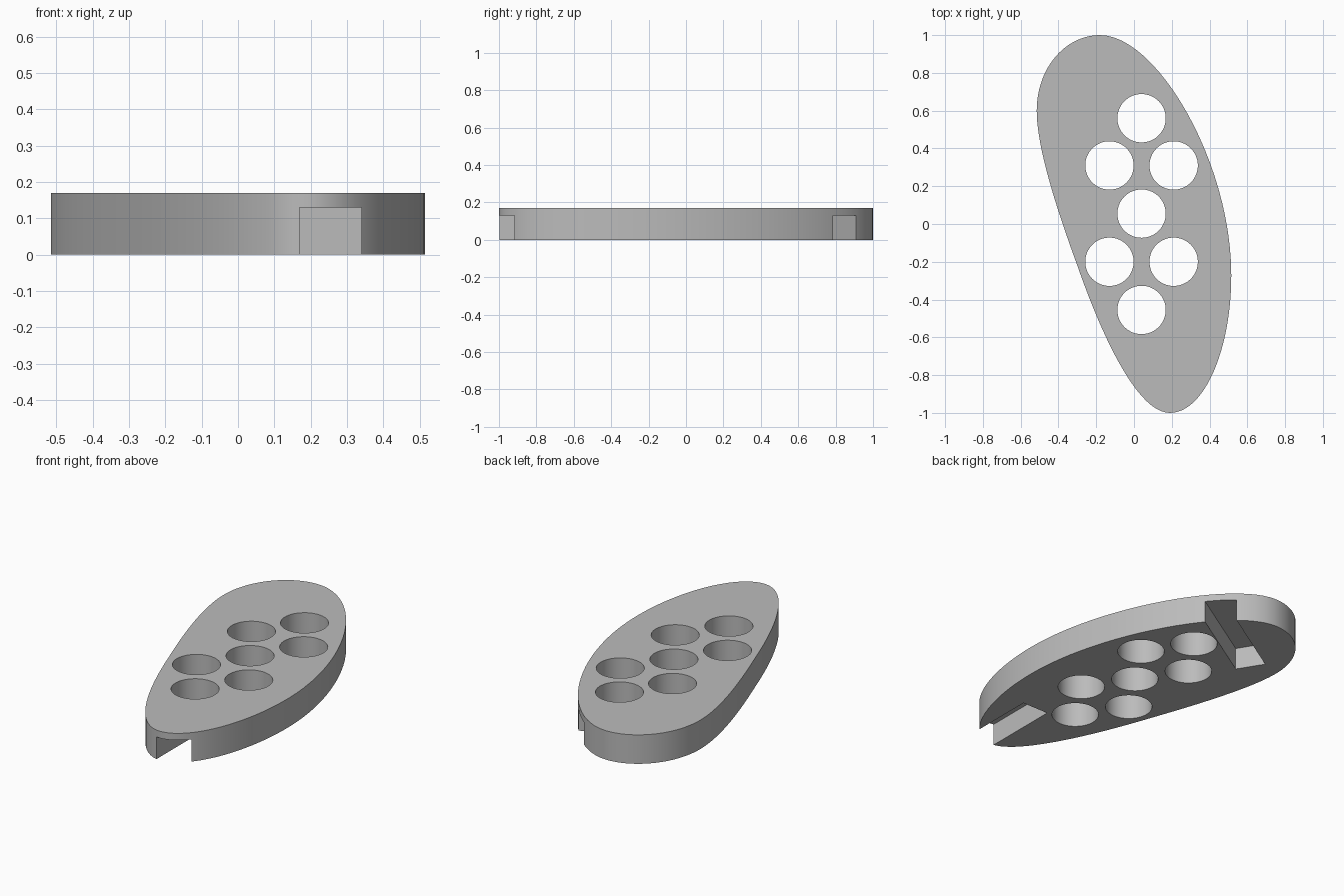
import bpy
import bmesh
from math import radians
from mathutils import Matrix, Vector
from mathutils.geometry import interpolate_bezier

cube = bpy.data.objects.get("Cube")
if cube:
    bpy.data.objects.remove(cube, do_unlink=True)

THICKNESS = 0.17
SLOT_WIDTH = 0.17
SLOT_HEIGHT = 0.13
HOLE_RADIUS = 0.128

grey = bpy.data.materials.new("plain grey")
grey.use_nodes = True
colour = (0.5, 0.5, 0.5, 1)
grey.diffuse_color = colour
grey.node_tree.nodes["Principled BSDF"].inputs["Base Color"].default_value = colour


def make_object(name, bm):
    bmesh.ops.recalc_face_normals(bm, faces=bm.faces)
    mesh = bpy.data.meshes.new(name)
    bm.to_mesh(mesh)
    bm.free()
    mesh.materials.append(grey)
    obj = bpy.data.objects.new(name, mesh)
    bpy.context.collection.objects.link(obj)
    return obj


def cut(target, cutter):
    cutter.hide_render = True
    mod = target.modifiers.new(cutter.name, "BOOLEAN")
    mod.operation = "DIFFERENCE"
    mod.solver = "EXACT"
    mod.object = cutter
    bpy.context.view_layer.objects.active = target
    bpy.ops.object.modifier_apply(modifier=mod.name)
    bpy.data.objects.remove(cutter, do_unlink=True)


def hole_cutter(x, y):
    bm = bmesh.new()
    bmesh.ops.create_cone(bm, cap_ends=True, segments=64, radius1=HOLE_RADIUS,
                          radius2=HOLE_RADIUS, depth=THICKNESS * 2,
                          matrix=Matrix.Translation((x, y, THICKNESS / 2)))
    return make_object("hole_cutter", bm)


def slot_cutter(x, y, angle, length=0.9):
    """Box that starts at its closed end (x, y) and runs outward along angle."""
    bm = bmesh.new()
    bmesh.ops.create_cube(bm, size=1)
    height = SLOT_HEIGHT * 2
    bm.transform(Matrix.Translation((x, y, 0))
                 @ Matrix.Rotation(radians(angle), 4, "Z")
                 @ Matrix.Translation((length / 2, 0, 0))
                 @ Matrix.Diagonal((length, SLOT_WIDTH, height, 1)))
    return make_object("slot_cutter", bm)


# Outline knots: point, incoming handle, outgoing handle
knots = [
    ((-0.18, 1.0), (-0.36, 1.0), (0.12, 1.0)),
    ((0.515, -0.27), (0.515, 0.33), (0.515, -0.67)),
    ((0.19, -1.0), (0.37, -1.0), (-0.01, -1.0)),
    ((-0.30, -0.22), (-0.22, -0.45), (-0.38, 0.0)),
    ((-0.515, 0.6), (-0.515, 0.38), (-0.515, 0.83)),
]
outline = []
for i, (point, _, leave) in enumerate(knots):
    end, arrive, _ = knots[(i + 1) % len(knots)]
    outline += interpolate_bezier(Vector(point), Vector(leave),
                                  Vector(arrive), Vector(end), 25)[:-1]

# Slab
bm = bmesh.new()
base = bm.faces.new([bm.verts.new((p.x, p.y, 0)) for p in outline])
side = bmesh.ops.extrude_face_region(bm, geom=[base], use_keep_orig=True)
top = [v for v in side["geom"] if isinstance(v, bmesh.types.BMVert)]
bmesh.ops.translate(bm, verts=top, vec=(0, 0, THICKNESS))
slab = make_object("slab", bm)

# Through holes: a column of three and two flanking pairs
centres = [(0.04, y) for y in (0.56, 0.055, -0.455)]
centres += [(x, y) for x in (-0.13, 0.21) for y in (0.31, -0.2)]
for x, y in centres:
    cut(slab, hole_cutter(x, y))

# Slots in the underside, open at the rim
cut(slab, slot_cutter(0.255, -0.54, -90))
cut(slab, slot_cutter(-0.358, 0.569, 32))

# Smooth walls with sharp rims
bpy.ops.object.select_all(action="DESELECT")
slab.select_set(True)
bpy.context.view_layer.objects.active = slab
bpy.ops.object.shade_smooth_by_angle(angle=radians(30))
